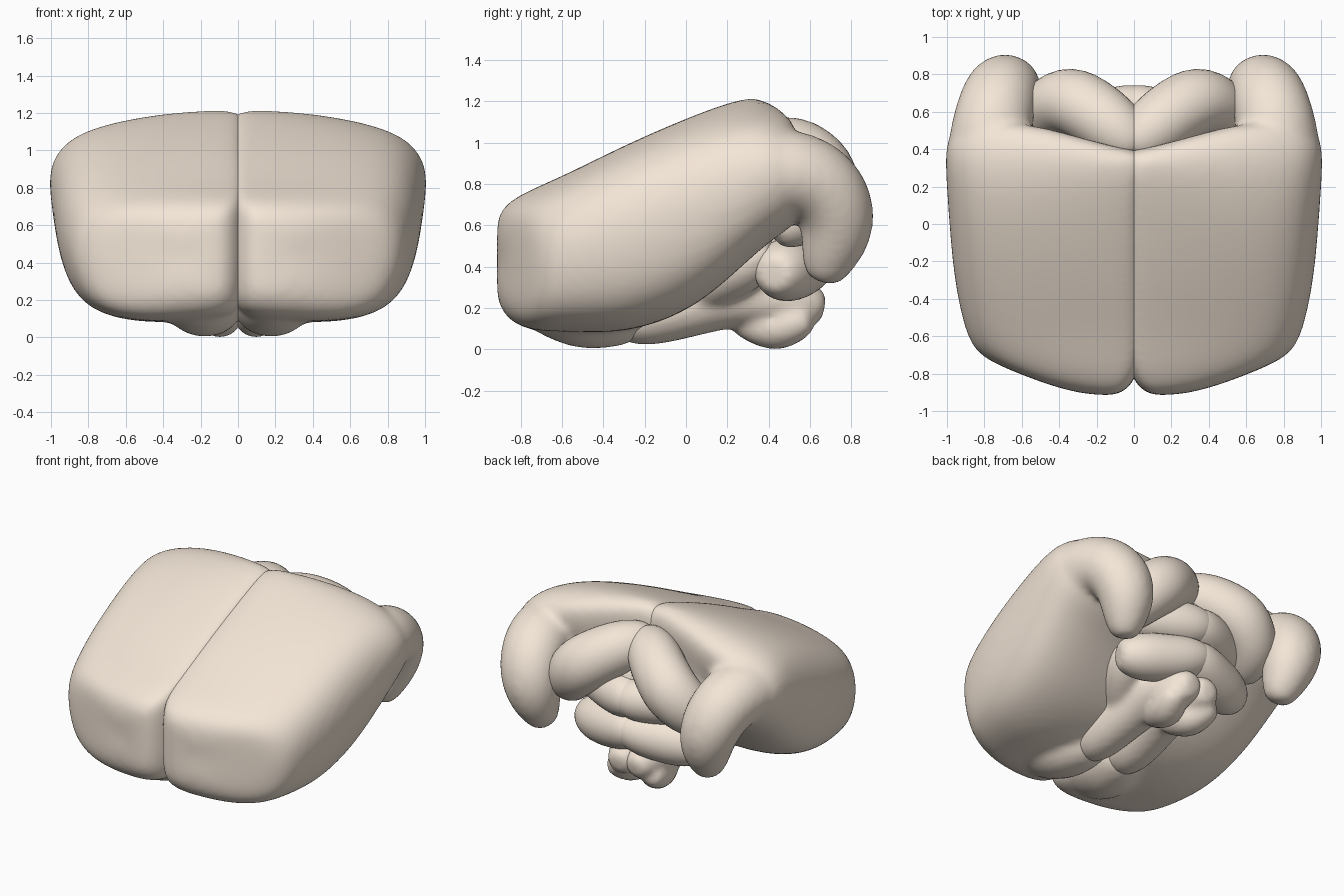
import bpy, bmesh, math
from mathutils import Vector

if "Cube" in bpy.data.objects:
    bpy.data.objects.remove(bpy.data.objects["Cube"])

skin = bpy.data.materials.new("beige")
skin.diffuse_color = (.90, .79, .68, 1)
skin.use_nodes = True
skin.node_tree.nodes["Principled BSDF"].inputs["Base Color"].default_value = skin.diffuse_color


def skin_rings(bm, rings):
    """Skin closed rings and cap the ends."""
    vs = [[bm.verts.new(p) for p in r] for r in rings]
    n = len(vs[0])
    for a, b in zip(vs, vs[1:]):
        for i in range(n):
            j = (i + 1) % n
            bm.faces.new((a[i], a[j], b[j], b[i]))
    for ring in (vs[0], vs[-1]):
        c = bm.verts.new(sum((v.co for v in ring), Vector()) / n)
        for i in range(n):
            bm.faces.new((ring[i], ring[(i + 1) % n], c))


def tube_rings(pts, n=10):
    """Rings of a rounded tube through (x, y, z, radius) points."""
    P = [Vector(p[:3]) for p in pts]
    R = [p[3] * 1.06 for p in pts]
    d0, d1 = (P[0] - P[1]).normalized(), (P[-1] - P[-2]).normalized()
    C = [P[0] + d0 * R[0] * .8] + P + [P[-1] + d1 * R[-1] * .8]
    R = [R[0] * .6] + R + [R[-1] * .6]
    rings, side = [], None
    for i, c in enumerate(C):
        t = (C[min(i + 1, len(C) - 1)] - C[max(i - 1, 0)]).normalized()
        if side is None:
            side = t.orthogonal()
        side = (side - t * side.dot(t)).normalized()
        up = t.cross(side)
        rings.append([c + R[i] * (math.cos(a) * side + math.sin(a) * up)
                      for a in (2 * math.pi * k / n for k in range(n))])
    return rings


def part(name, *shells, fuse=0):
    """Smooth object from ring sets, optionally fused together, mirrored across x = 0."""
    bm = bmesh.new()
    for rings in shells:
        skin_rings(bm, rings)
    bmesh.ops.recalc_face_normals(bm, faces=bm.faces)
    for f in bm.faces:
        f.smooth = True
    me = bpy.data.meshes.new(name)
    bm.to_mesh(me)
    bm.free()
    me.materials.append(skin)
    ob = bpy.data.objects.new(name, me)
    bpy.context.collection.objects.link(ob)
    s = ob.modifiers.new("round", 'SUBSURF')
    s.levels = s.render_levels = 2
    if fuse:
        r = ob.modifiers.new("fuse", 'REMESH')
        r.mode, r.voxel_size, r.use_smooth_shade = 'VOXEL', .022, True
        sm = ob.modifiers.new("blend", 'SMOOTH')
        sm.factor, sm.iterations = .5, fuse
    ob.modifiers.new("mirror", 'MIRROR').use_mirror_merge = False


# Large lobe: one cross-section scaled along y, back edge swept outward
section = [(0, .12), (0, .5), (0, .96), (.06, 1.01), (.35, 1.01), (.68, .97), (.92, .88),
           (1.01, .64), (.99, .34), (.90, .08), (.65, -.02), (.35, -.02), (.1, .0)]
# y, x inner, x outer, z bottom, z top, sweep
stations = [(-.92, .14, .46, .28, .58, .06), (-.905, .05, .68, .18, .68, .13),
            (-.80, -.03, .84, .10, .75, .10), (-.60, -.05, .905, .10, .83, .02),
            (-.30, -.05, .965, .09, .98, 0), (0, -.05, .99, .19, 1.11, 0),
            (.20, -.05, 1.005, .36, 1.19, .02), (.33, -.05, 1.015, .52, 1.225, .07),
            (.385, -.05, .99, .60, 1.18, .16), (.395, -.02, .93, .66, 1.09, .17)]
lobe = []
for y, x0, x1, z0, z1, k in stations:
    ring = []
    for u, v in section:
        sweep = u * u if y < 0 else math.sin(math.pi * .7 * u) ** 2
        drop = .4 * max(0, y - .1) * u * u * v
        ring.append((x0 + (x1 - x0) * u, y + k * sweep, z0 + (z1 - z0) * v - drop))
    lobe.append(ring)
# Hooked outer tip and low front ridge, blended into the lobe
hook = tube_rings([(.79, .25, .82, .22), (.77, .48, .87, .22), (.735, .64, .82, .21),
                   (.70, .725, .70, .20), (.67, .735, .57, .18), (.65, .69, .44, .14)])
ridge = tube_rings([(.22, -.66, .28, .22), (.19, -.48, .235, .24), (.15, -.36, .20, .21)])
part("lobe_with_hook", lobe, hook, ridge, fuse=12)

# Curled inner folds
part("upper_fold", tube_rings([(.07, .48, .97, .17), (.20, .59, .92, .18), (.35, .68, .82, .19),
                               (.47, .62, .69, .17), (.50, .52, .62, .14)]))
part("middle_fold", tube_rings([(.03, .61, .66, .15), (.20, .54, .66, .15), (.38, .46, .65, .13)]))
part("lower_fold", tube_rings([(.03, .60, .43, .14), (.18, .54, .40, .155), (.36, .47, .38, .16)]))
part("inner_core", tube_rings([(.08, .25, .75, .18), (.07, .47, .88, .20), (.06, .50, .60, .18),
                               (.06, .48, .38, .16)]))

# Stem running back under the lobes, with side branch and low tip
stem = tube_rings([(.13, -.22, .16, .155), (.12, 0, .21, .155), (.09, .22, .27, .16),
                   (.08, .42, .25, .15), (.07, .56, .22, .13)])
branch = tube_rings([(.14, .05, .30, .14), (.26, .20, .37, .14), (.32, .32, .44, .14)])
tip = tube_rings([(.07, .30, .13, .09), (.09, .43, .10, .12), (.13, .53, .13, .10)])
part("stem", stem, branch, tip, fuse=3)
